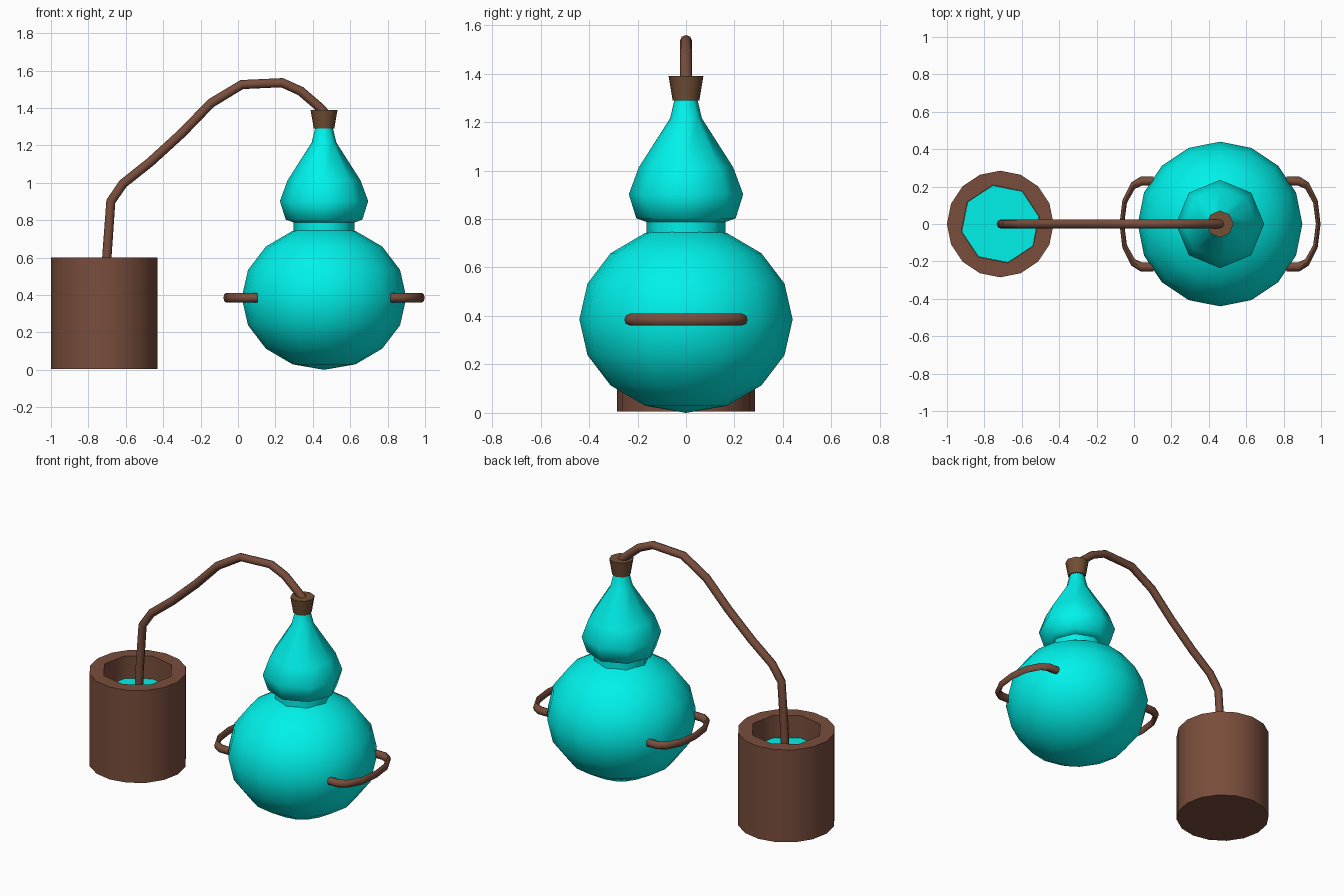
import bpy, bmesh, math
from mathutils import Vector

if "Cube" in bpy.data.objects:
    bpy.data.objects.remove(bpy.data.objects["Cube"])


def material(name, rgb):
    m = bpy.data.materials.new(name)
    m.diffuse_color = (*rgb, 1)
    m.use_nodes = True
    m.node_tree.nodes["Principled BSDF"].inputs["Base Color"].default_value = m.diffuse_color
    return m


TEAL = material("teal_glaze", (0.0, 0.88, 0.82))
BROWN = material("brown_leather", (0.19, 0.075, 0.045))
CORK = material("cork_brown", (0.17, 0.08, 0.035))


def skin(name, rings, mat, angle=50):
    """Join equal-sized rings of points into a capped solid."""
    bm = bmesh.new()
    loops = [[bm.verts.new(p) for p in ring] for ring in rings]
    n = len(loops[0])
    for a, b in zip(loops, loops[1:]):
        for i in range(n):
            j = (i + 1) % n
            bm.faces.new((a[i], a[j], b[j], b[i]))
    bm.faces.new(loops[0][::-1])
    bm.faces.new(loops[-1])
    bmesh.ops.recalc_face_normals(bm, faces=bm.faces)
    me = bpy.data.meshes.new(name)
    bm.to_mesh(me)
    bm.free()
    me.materials.append(mat)
    ob = bpy.data.objects.new(name, me)
    bpy.context.collection.objects.link(ob)
    bpy.ops.object.select_all(action='DESELECT')
    bpy.context.view_layer.objects.active = ob
    ob.select_set(True)
    bpy.ops.object.shade_smooth_by_angle(angle=math.radians(angle))
    return ob


def ring(cx, r, z, n, turn=0.0):
    return [(cx + r * math.cos(turn + math.tau * i / n),
             r * math.sin(turn + math.tau * i / n), z) for i in range(n)]


def octagon16(cx, r, z, turn):
    """Octagon with extra edge midpoints, to match 16-sided rings."""
    c = math.cos(math.pi / 8)
    return [(cx + r * (c if i % 2 else 1) * math.cos(turn + math.tau * i / 16),
             r * (c if i % 2 else 1) * math.sin(turn + math.tau * i / 16), z)
            for i in range(16)]


def tube(name, path, r, mat, sides=8, squash=1.0):
    """Tube along an (a, b) path in the plane given by 3D points."""
    pts = [Vector(p) for p in path]
    planar_y = all(abs(p.y) < 1e-6 for p in pts)
    side = Vector((0, 1, 0)) if planar_y else Vector((0, 0, 1))
    rings = []
    for i, p in enumerate(pts):
        t0 = (p - pts[i - 1]).normalized() if i else None
        t1 = (pts[i + 1] - p).normalized() if i < len(pts) - 1 else None
        t = ((t0 or t1) + (t1 or t0)).normalized()
        out = t.cross(side)
        loop = []
        for k in range(sides):
            a = math.tau * k / sides
            off = side * math.sin(a) * r + out * math.cos(a) * r
            off.x *= squash
            loop.append(p + off)
        rings.append(loop)
    return skin(name, rings, mat)


FX, BX = 0.46, -0.715

# Lower round body of the gourd
bpy.ops.mesh.primitive_uv_sphere_add(segments=16, ring_count=8, radius=1,
                                     location=(FX, 0, 0.386))
body = bpy.context.object
body.name = "gourd_body"
body.scale = (0.44, 0.44, 0.386)
body.data.materials.append(TEAL)
bpy.ops.object.shade_smooth()

# Narrow waist, upper bulb and stopper
skin("gourd_waist", [ring(FX, 0.163, z, 8) for z in (0.70, 0.80)], TEAL)
bulb = [(0.155, 0.785), (0.205, 0.803), (0.236, 0.902), (0.195, 1.013),
        (0.066, 1.215), (0.043, 1.31)]
skin("gourd_top", [ring(FX, r, z, 8) for r, z in bulb], TEAL, 75)
skin("stopper", [ring(FX, 0.055, 1.29, 8), ring(FX, 0.072, 1.39, 8)], CORK)

# Cord from the stopper down into the bucket
cord = [(0.475, 1.36), (0.44, 1.40), (0.335, 1.49), (0.235, 1.535),
        (0.02, 1.525), (-0.145, 1.425), (-0.30, 1.265), (-0.47, 1.11),
        (-0.615, 0.995), (-0.68, 0.90), (-0.70, 0.62), (-0.71, 0.42)]
tube("cord", [(x, 0, z) for x, z in cord], 0.025, BROWN)

# Carry handles on both sides of the body
half = [(0.355, 0.23), (0.42, 0.23), (0.465, 0.205), (0.51, 0.12)]
path = half + [(0.525, 0)] + [(x, -y) for x, y in reversed(half)]
for s, label in ((1, "right"), (-1, "left")):
    tube(label + "_handle", [(FX + s * x, y, 0.385) for x, y in path],
         0.025, BROWN, squash=0.5)

# Bucket with an octagonal hollow, and the liquid in it
turn = math.radians(11)
skin("bucket", [ring(BX, 0.285, 0.005, 16), ring(BX, 0.285, 0.6, 16),
                octagon16(BX, 0.212, 0.6, turn),
                octagon16(BX, 0.212, 0.06, turn)], BROWN)
skin("liquid", [ring(BX, 0.21, z, 8, turn) for z in (0.08, 0.455)], TEAL)
